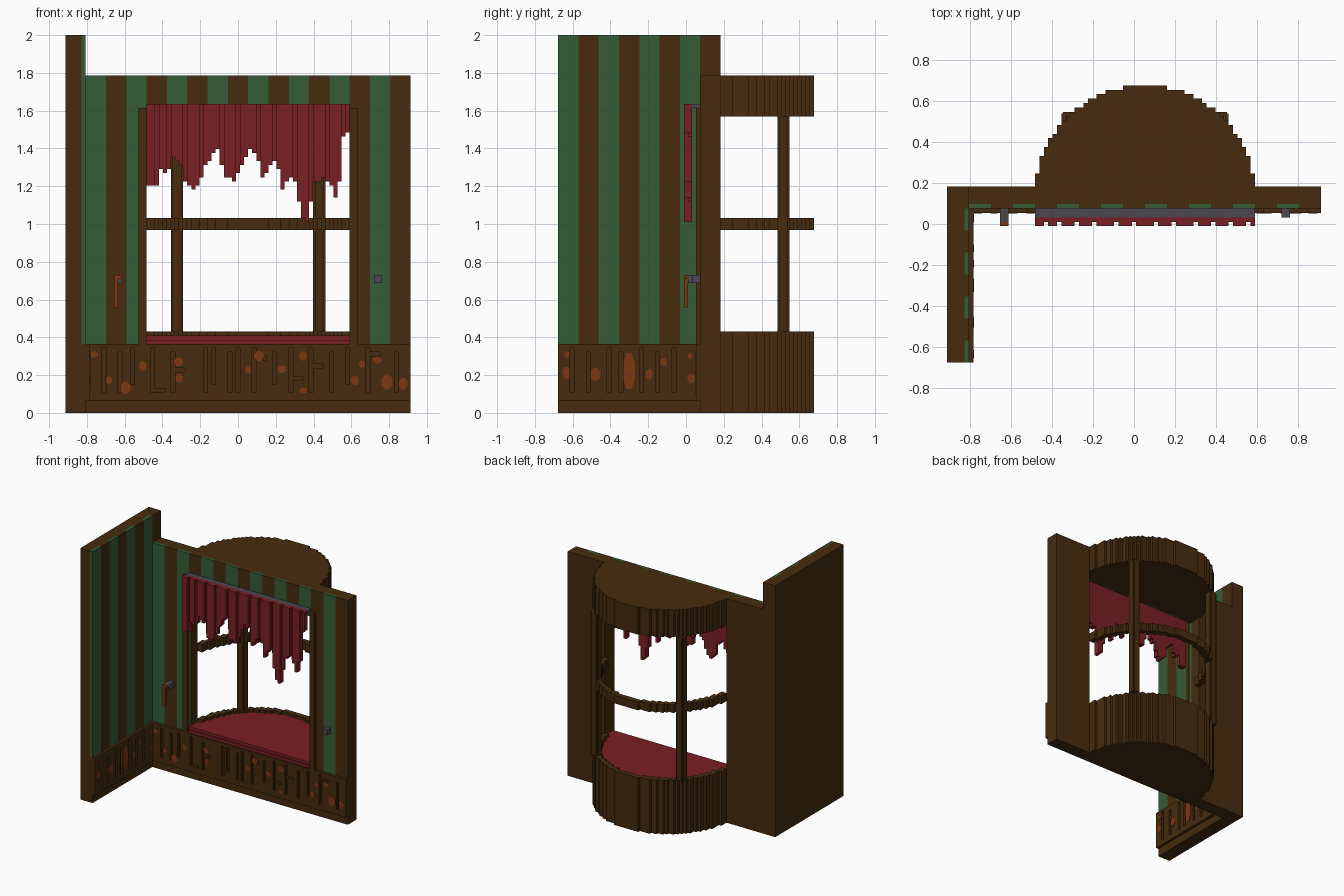
import bpy, bmesh, math
from mathutils import Vector

if "Cube" in bpy.data.objects:
    bpy.data.objects.remove(bpy.data.objects["Cube"])

# Everything is laid out on a block grid of 85 x 63 x 93 cells
V = 2 / 93
ORIGIN = Vector((-42.5, -31.5, 0))


def material(name, rgb):
    m = bpy.data.materials.new(name)
    m.use_nodes = True
    m.diffuse_color = (*rgb, 1)
    m.node_tree.nodes["Principled BSDF"].inputs["Base Color"].default_value = (*rgb, 1)
    return m


WOOD = material("dark wood", (0.061, 0.024, 0.0045))
GREEN = material("wallpaper green", (0.036, 0.107, 0.037))
RED = material("curtain red", (0.195, 0.0144, 0.0168))
METAL = material("grey metal", (0.07, 0.065, 0.08))
ORANGE = material("burnt orange", (0.21, 0.038, 0.006))


def finish(name, bm, mat):
    for v in bm.verts:
        v.co = (v.co + ORIGIN) * V
    bmesh.ops.recalc_face_normals(bm, faces=bm.faces)
    mesh = bpy.data.meshes.new(name)
    bm.to_mesh(mesh)
    bm.free()
    mesh.materials.append(mat)
    ob = bpy.data.objects.new(name, mesh)
    bpy.context.collection.objects.link(ob)
    return ob


def boxes(name, mat, items):
    """Boxes given as (x0, x1, y0, y1, z0, z1) in cells."""
    bm = bmesh.new()
    for x0, x1, y0, y1, z0, z1 in items:
        vs = bmesh.ops.create_cube(bm, size=1)["verts"]
        for v in vs:
            v.co = Vector((x0 + (v.co.x + 0.5) * (x1 - x0),
                           y0 + (v.co.y + 0.5) * (y1 - y0),
                           z0 + (v.co.z + 0.5) * (z1 - z0)))
    return finish(name, bm, mat)


def prism(name, mat, outline, z0, z1):
    bm = bmesh.new()
    face = bm.faces.new([bm.verts.new((x, y, z0)) for x, y in outline])
    ext = bmesh.ops.extrude_face_region(bm, geom=[face])["geom"]
    bmesh.ops.translate(bm, vec=(0, 0, z1 - z0),
                        verts=[g for g in ext if isinstance(g, bmesh.types.BMVert)])
    return finish(name, bm, mat)


def stepped_arc(r, front=40):
    """Half circle in cell steps, from the left front corner to the right one."""
    pts = [(45 - r, front)]
    for i in range(-r, r):
        d = round(38 + math.sqrt(r * r - (i + 0.5) ** 2))
        for p in ((45 + i, d), (46 + i, d)):
            if p != pts[-1]:
                pts.append(p)
    return pts + [(45 + r, front)]


# Walls: plain body, with an opening for the bay
boxes("side_wall", WOOD, [(0, 5, 0, 40, 0, 17), (0, 4, 0, 40, 17, 93),
                          (4, 5, 35, 40, 17, 93)])
boxes("back_wall", WOOD, [(5, 85, 35, 40, 0, 17), (5, 20, 36, 40, 17, 83),
                          (70, 85, 36, 40, 17, 83), (20, 70, 36, 40, 73, 83)])

# Wallpaper stripes, five cells wide
for name, mat, odd in (("green_stripes", GREEN, 0), ("wood_stripes", WOOD, 1)):
    strips = [(5 + 5 * i, 10 + 5 * i, 35, 36, 73 if 3 <= i < 13 else 17, 83)
              for i in range(odd, 16, 2)]
    strips += [(4, 5, 5 * i, 5 * i + 5, 17, 93) for i in range(odd, 7, 2)]
    boxes(name, mat, strips)


def carve(ob, slots):
    """Cut grooves through a panel and discard the cutter."""
    cutter = boxes("groove_cutter", WOOD, slots)
    cutter.hide_render = True
    mod = ob.modifiers.new("grooves", "BOOLEAN")
    mod.operation, mod.solver, mod.object = "DIFFERENCE", "EXACT", cutter
    mod.use_self = True
    bpy.context.view_layer.objects.active = ob
    bpy.ops.object.modifier_apply(modifier=mod.name)
    bpy.data.objects.remove(cutter)


# Carved wainscot: vertical grooves, some with a side branch
back_panel = boxes("back_wainscot", WOOD, [(5, 85, 34, 35, 3, 17)])
slots = []
for i, x in enumerate((9, 13, 16, 21, 26, 34, 36, 40, 42, 46, 51, 55, 60, 65, 69, 74, 81)):
    slots.append((x, x + 1, 33, 36, 5 + (i % 4 == 2) * 2, 16 - (i % 3 == 1)))
for x, z in ((22, 5), (27, 10), (47, 13), (56, 8), (61, 11), (75, 14)):
    slots.append((x - 0.5, x + 2.5, 33, 36, z, z + 1))
carve(back_panel, slots)

side_panel = boxes("side_wainscot", WOOD, [(5, 6, 0, 35, 3, 17)])
carve(side_panel, [(4, 7, y, y + 1, 5, 16 - i % 2)
                   for i, y in enumerate((3, 7, 12, 15, 20, 24, 28))])


def spots(name, items, place):
    """Thin eight-sided plates given as (along, height, half width, half height)."""
    bm = bmesh.new()
    for a, z, w, h in items:
        rings = []
        for depth in (0, 0.15):
            rings.append([bm.verts.new(place(a + w * math.cos(t), z + h * math.sin(t), depth))
                          for t in [math.pi / 8 + k * math.pi / 4 for k in range(8)]])
        inner, outer = rings
        bm.faces.new(outer)
        bm.faces.new(inner[::-1])
        for k in range(8):
            j = (k + 1) % 8
            bm.faces.new((inner[k], inner[j], outer[j], outer[k]))
    finish(name, bm, ORANGE)


spots("back_wainscot_spots",
      [(7, 14.4, 1.1, 0.8), (10.7, 8, 0.9, 1), (14.7, 6.2, 1.4, 1.6), (19, 11.5, 1, 1.3),
       (27.8, 12.6, 1.3, 1.1), (28, 8.5, 1, 1.1), (47.6, 14, 1.4, 1.3), (45, 10.6, 0.8, 0.9),
       (53.3, 10.8, 1.1, 1), (58.5, 14, 1, 1.2), (58.6, 5.5, 1, 0.8), (71.3, 8, 1, 1.2),
       (73, 12, 0.8, 0.9), (76.8, 13, 1.1, 0.9), (79.2, 7.6, 1.5, 2), (83.2, 7.2, 1.1, 1.5)],
      lambda a, z, d: (a, 34 - d, z))
spots("side_wainscot_spots",
      [(2, 9.8, 1, 1.6), (2.2, 14.4, 0.7, 0.8), (9.2, 9.5, 1.3, 1.7), (17.5, 10.3, 1.6, 4.8),
       (22.5, 9.5, 0.9, 1.4), (26, 12.5, 0.9, 1), (32.8, 8.5, 1, 1.2), (32.5, 14, 0.7, 0.7)],
      lambda a, z, d: (6 + d, a, z))

# Bay window: base, rim, middle rail, roof and posts
outer, inner = stepped_arc(25), stepped_arc(23)
band = outer + inner[::-1]
prism("bay_base", WOOD, outer, 0, 17)
prism("bay_rim", WOOD, band, 17, 20)
prism("bay_middle_rail", WOOD, band, 45, 48)
prism("bay_roof", WOOD, outer, 73, 83)
for side, x in (("right", 26), ("left", 61)):
    boxes("bay_post_" + side, WOOD, [(x, x + 3, 54.4, 56.6, 20, 73),
                                     (x + 0.4, x + 2.6, 54, 57, 20, 73)])

# Window seat cushion with a stepped front lip
prism("seat_cushion", RED, inner, 17, 19)
boxes("seat_front", RED, [(20, 70, 34.5, 40, 17, 18), (20, 70, 35, 40, 18, 19)])

# Window frame uprights
for side, x in (("right", 18), ("left", 70)):
    boxes("frame_upright_" + side, WOOD, [(x, x + 2, 34, 35, 17, 75)])

# Ragged curtain, one column per cell, with recessed folds
hem = (56, 56, 56, 60, 59, 60, 63, 62, 61, 57, 56, 55, 56, 58, 61, 62, 64, 65, 61, 58,
       58, 57, 59, 61, 63, 65, 64, 62, 58, 59, 61, 62, 60, 55, 57, 58, 57, 52, 48, 47,
       52, 57, 57, 58, 57, 56, 53, 57, 68, 69)
folds = {2, 5, 9, 13, 18, 22, 27, 31, 36, 40, 44, 48}
boxes("curtain", RED, [(20 + i, 21 + i, 32 if i in folds else 31, 33, z, 76)
                       for i, z in enumerate(hem)])
boxes("curtain_rail", METAL, [(20, 70, 33, 35, 75, 76)])

# Tieback hooks and the hanging cord
boxes("tieback_hook_left", METAL, [(76, 78, 33, 35, 32, 34)])
boxes("tieback_hook_right", METAL, [(12, 14, 32, 35, 32, 34)])
boxes("tieback_cord", ORANGE, [(12, 13, 31, 32, 26, 34), (13, 14, 31, 32, 33, 34)])
